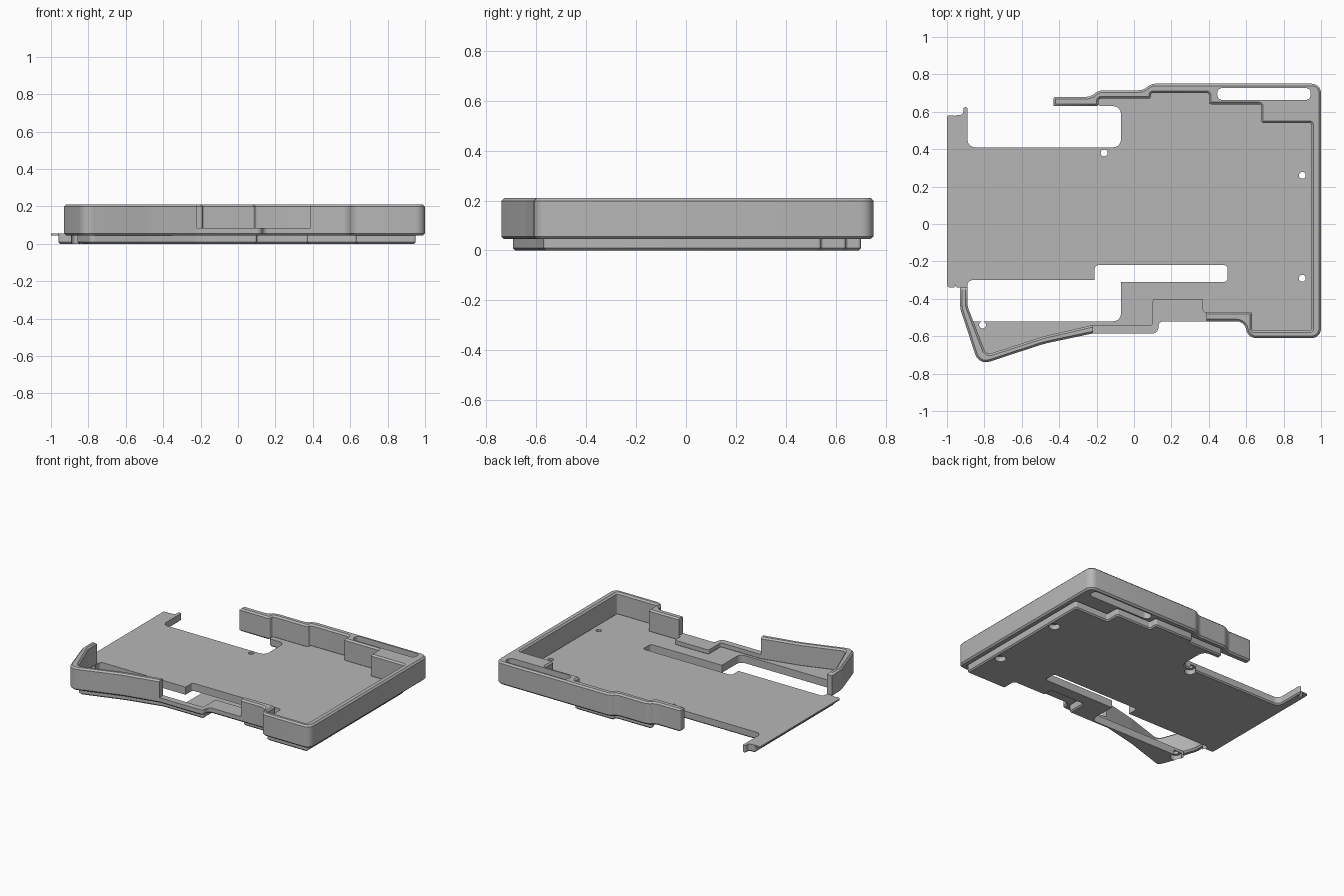
import bpy
import bmesh
from mathutils import Vector

if "Cube" in bpy.data.objects:
    bpy.data.objects.remove(bpy.data.objects["Cube"])

FLOOR, WALL_BASE, TOP = 0.055, 0.045, 0.21

grey = bpy.data.materials.new("plain_grey")
grey.use_nodes = True
grey.diffuse_color = (0.47, 0.47, 0.47, 1)
grey.node_tree.nodes["Principled BSDF"].inputs["Base Color"].default_value = (0.47, 0.47, 0.47, 1)


def rounded(points, default=0.012, steps=5):
    """Round each corner of an outline; a third value on a point is its radius."""
    out, n = [], len(points)
    for i, p in enumerate(points):
        here = Vector(p[:2])
        a = Vector(points[i - 1][:2]) - here
        b = Vector(points[(i + 1) % n][:2]) - here
        r = p[2] if len(p) > 2 else default
        r = min(r, a.length * 0.45, b.length * 0.45)
        start, end = here + a.normalized() * r, here + b.normalized() * r
        if r == 0:
            out.append(here)
            continue
        for k in range(steps + 1):
            t = k / steps
            # weighted curve close to a true arc
            w0, w1, w2 = (1 - t) ** 2, 1.414 * t * (1 - t), t * t
            out.append((start * w0 + here * w1 + end * w2) / (w0 + w1 + w2))
    return out


def prism(name, points, z0, z1, chamfer=0, chamfer_levels=(), default=0.012):
    bm = bmesh.new()
    base = bm.faces.new([bm.verts.new((p.x, p.y, z0)) for p in rounded(points, default)])
    grown = bmesh.ops.extrude_face_region(bm, geom=[base])["geom"]
    bmesh.ops.translate(bm, verts=[v for v in grown if isinstance(v, bmesh.types.BMVert)],
                        vec=(0, 0, z1 - z0))
    bmesh.ops.recalc_face_normals(bm, faces=bm.faces)
    weight = bm.edges.layers.float.new("bevel_weight_edge")
    for e in bm.edges:
        e[weight] = float(any(all(abs(v.co.z - z) < 1e-5 for v in e.verts)
                              for z in chamfer_levels))
    mesh = bpy.data.meshes.new(name)
    bm.to_mesh(mesh)
    bm.free()
    obj = bpy.data.objects.new(name, mesh)
    bpy.context.collection.objects.link(obj)
    mesh.materials.append(grey)
    if chamfer:
        mod = obj.modifiers.new("chamfer", "BEVEL")
        mod.limit_method = "WEIGHT"
        mod.width = chamfer
        mod.segments = 1
    return obj


def box(x0, x1, y0, y1):
    return [(x0, y0), (x1, y0), (x1, y1), (x0, y1)]


def disc(x, y, r):
    return [(p[0], p[1], r) for p in box(x - r, x + r, y - r, y + r)]


def cut(target, name, points, z0, z1, default=0.0):
    cutter = prism(name, points, z0, z1, default=default)
    cutter.hide_render = True
    cutter.hide_set(True)
    cutter.display_type = "WIRE"
    mod = target.modifiers.new(name, "BOOLEAN")
    mod.operation = "DIFFERENCE"
    mod.solver = "EXACT"
    mod.object = cutter


# Inner wall line, from the back opening round to the front left corner
inner = [(-0.19, 0.63), (-0.19, 0.67), (0.09, 0.67), (0.09, 0.70), (0.40, 0.70),
         (0.40, 0.64), (0.68, 0.64), (0.68, 0.54), (0.95, 0.54), (0.95, -0.57),
         (0.63, -0.57), (0.63, -0.47), (0.37, -0.47), (0.37, -0.40), (0.10, -0.40),
         (0.10, -0.54), (-0.22, -0.54), (-0.48, -0.60), (-0.79, -0.70, 0.03),
         (-0.89, -0.44), (-0.89, -0.34, 0)]

# Outer wall line, from the front left stub round to the back opening
outer = [(-0.93, -0.34, 0), (-0.93, -0.45, 0.02), (-0.83, -0.755, 0.06), (-0.48, -0.64, 0.03),
         (-0.22, -0.585), (0.13, -0.585, 0.03), (0.13, -0.52, 0.03), (0.59, -0.52, 0.04),
         (0.61, -0.61, 0.05), (1.0, -0.61, 0.05), (1.0, 0.75, 0.05), (0.09, 0.75, 0.03),
         (0.05, 0.715, 0.03), (-0.19, 0.715, 0.03), (-0.23, 0.68, 0.03), (-0.43, 0.68)]

# Surrounding wall with its cable slot and lowered front section
wall = prism("outer_wall", outer + [(-0.43, 0.63, 0)] + inner, WALL_BASE, TOP,
             0.011, (WALL_BASE, TOP))
cut(wall, "rear_slot_cutter", [(*p, 0.033) for p in box(0.445, 0.945, 0.662, 0.728)], 0, 0.3)
cut(wall, "low_front_cutter", box(-0.22, 0.387, -0.7, -0.36), 0.085, 0.3)

# Floor slab, chamfered underneath
floor_outline = inner + [(-0.96, -0.34, 0.02), (-0.96, 0.58), (-0.915, 0.585), (-0.91, 0.625),
                         (-0.89, 0.625), (-0.89, 0.41, 0.04), (-0.07, 0.41, 0.04),
                         (-0.07, 0.63, 0.04)]
floor = prism("floor_slab", floor_outline, 0, FLOOR, 0.01, (0,))
opening = [(-0.89, -0.30, 0.03), (-0.21, -0.30, 0), (-0.21, -0.22, 0.02), (0.50, -0.22, 0.02),
           (0.50, -0.31, 0.02), (-0.07, -0.31, 0), (-0.07, -0.52, 0.04), (-0.95, -0.52),
           (-0.95, -0.36), (-0.89, -0.36)]
cut(floor, "floor_opening_cutter", opening, -0.1, 0.2)

# Screw holes with recessed heads underneath
for i, (x, y) in enumerate([(-0.16, 0.38), (0.90, 0.26), (0.90, -0.29), (-0.81, -0.54)]):
    cut(floor, f"screw_hole_cutter_{i}", disc(x, y, 0.018), -0.1, 0.2)
    cut(floor, f"screw_head_cutter_{i}", disc(x, y, 0.036), -0.1, 0.035)

# Thin joining lip on the open side
prism("side_lip", [(-1.0, -0.34, 0.02), (-0.96, -0.34, 0), (-0.96, 0.58, 0), (-1.0, 0.58, 0.01)],
      WALL_BASE, FLOOR)

# Smooth the rounded corners, keep hard edges
for obj in bpy.context.view_layer.objects:
    obj.select_set(False)
for name in ("outer_wall", "floor_slab", "side_lip"):
    part = bpy.data.objects[name]
    part.select_set(True)
    bpy.context.view_layer.objects.active = part
bpy.ops.object.shade_smooth_by_angle(angle=0.5)
